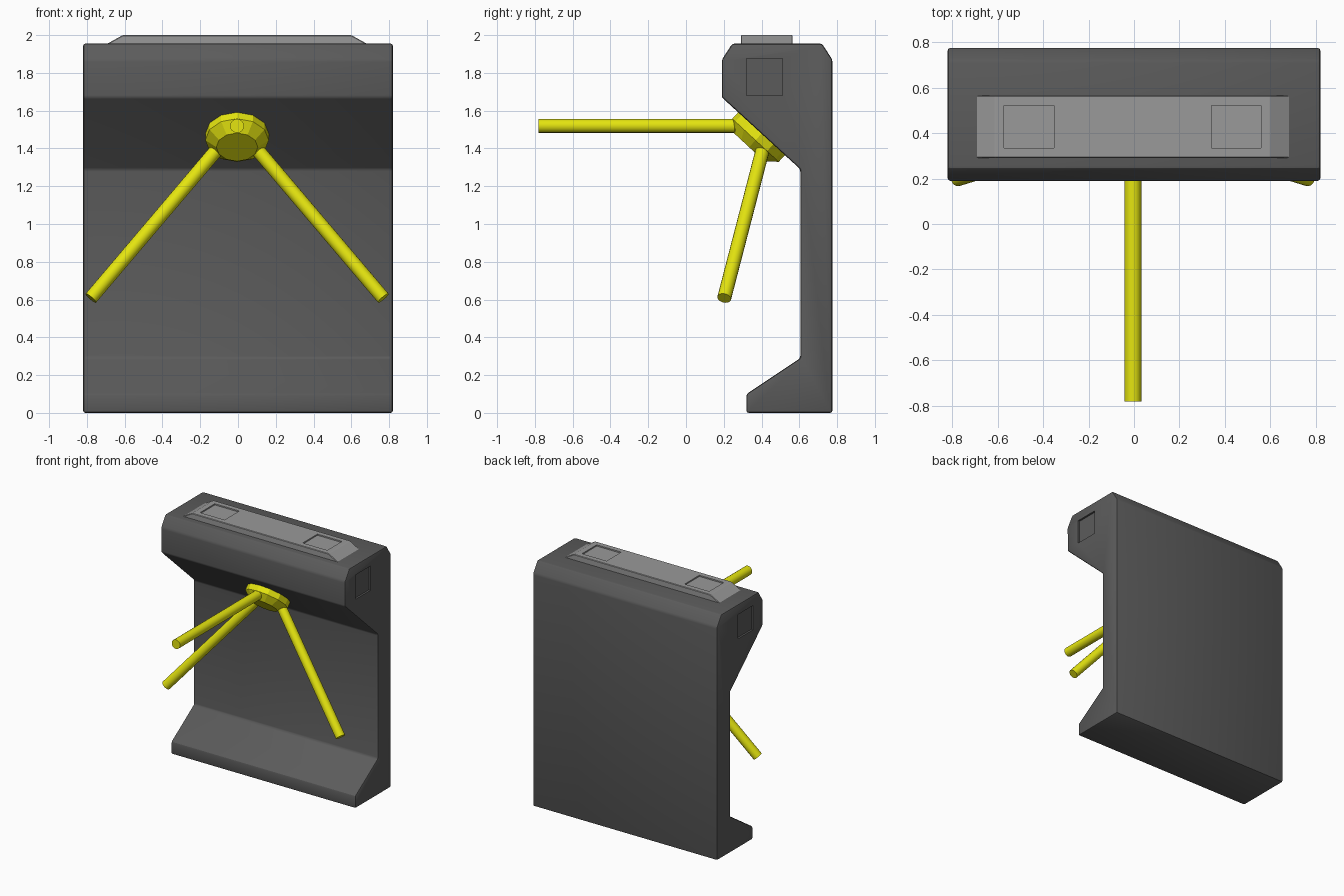
import bpy
import bmesh
from math import radians
from mathutils import Vector, Matrix

if "Cube" in bpy.data.objects:
    bpy.data.objects.remove(bpy.data.objects["Cube"], do_unlink=True)


def material(name, rgb):
    mat = bpy.data.materials.new(name)
    mat.use_nodes = True
    colour = (*rgb, 1)
    mat.diffuse_color = colour
    mat.node_tree.nodes["Principled BSDF"].inputs["Base Color"].default_value = colour
    return mat


DARK = material("dark grey", (0.105, 0.105, 0.105))
LIGHT = material("light grey", (0.32, 0.32, 0.32))
YELLOW = material("yellow", (0.78, 0.78, 0.005))


def finish(name, bm, mat):
    bmesh.ops.recalc_face_normals(bm, faces=bm.faces)
    mesh = bpy.data.meshes.new(name)
    bm.to_mesh(mesh)
    bm.free()
    obj = bpy.data.objects.new(name, mesh)
    bpy.context.collection.objects.link(obj)
    if mat:
        mesh.materials.append(mat)
    return obj


def activate(obj):
    bpy.ops.object.select_all(action='DESELECT')
    obj.select_set(True)
    bpy.context.view_layer.objects.active = obj


def smooth(obj):
    activate(obj)
    bpy.ops.object.shade_smooth_by_angle(angle=radians(29))


def extrude(name, points, offset, mat):
    """Close a 3D outline into a face and extrude it into a solid."""
    bm = bmesh.new()
    face = bm.faces.new([bm.verts.new(p) for p in points])
    new = bmesh.ops.extrude_face_region(bm, geom=[face])["geom"]
    verts = [v for v in new if isinstance(v, bmesh.types.BMVert)]
    bmesh.ops.translate(bm, verts=verts, vec=offset)
    return finish(name, bm, mat)


def round_edges(obj, width, segments):
    activate(obj)
    bevel = obj.modifiers.new("rounding", 'BEVEL')
    bevel.width = width
    bevel.segments = segments
    bevel.limit_method = 'ANGLE'
    bevel.angle_limit = radians(20)
    bpy.ops.object.modifier_apply(modifier=bevel.name)


def recess(obj, centre, size):
    """Cut a shallow box-shaped pocket."""
    bm = bmesh.new()
    bmesh.ops.create_cube(bm, size=1, matrix=Matrix.Translation(centre) @ Matrix.Diagonal((*size, 1)))
    cutter = finish("recess_cutter", bm, None)
    cutter.hide_render = True
    cut = obj.modifiers.new("recess", 'BOOLEAN')
    cut.operation = 'DIFFERENCE'
    cut.solver = 'EXACT'
    cut.object = cutter
    activate(obj)
    bpy.ops.object.modifier_apply(modifier=cut.name)
    bpy.data.objects.remove(cutter, do_unlink=True)


# Cabinet: side profile swept across the width
profile = [(0.32, 0), (0.775, 0), (0.775, 1.87), (0.72, 1.955), (0.245, 1.955), (0.19, 1.87),
           (0.19, 1.67), (0.605, 1.29), (0.605, 0.29), (0.32, 0.10)]
cabinet = extrude("cabinet", [(-0.82, y, z) for y, z in profile], (1.64, 0, 0), DARK)
round_edges(cabinet, 0.012, 2)
for side in (-1, 1):
    recess(cabinet, (side * 0.82, 0.415, 1.778), (0.03, 0.19, 0.195))
smooth(cabinet)

# Top plate with sloped ends and two reader pockets
plate_outline = [(-0.70, 1.95), (0.69, 1.95), (0.60, 2.0), (-0.61, 2.0)]
plate = extrude("top_plate", [(x, 0.29, z) for x, z in plate_outline], (0, 0.275, 0), LIGHT)
round_edges(plate, 0.004, 1)
for x in (-0.462, 0.45):
    recess(plate, (x, 0.428, 2.0), (0.218, 0.186, 0.02))

# Hub: tapered disc standing out from the sloped face
axis = Vector((0, -0.68, -0.733)).normalized()
up = Vector((0, axis.z, -axis.y))
hub_centre = Vector((-0.005, 0.402, 1.48))
bm = bmesh.new()
rings = []
for height, radius in [(-0.03, 0.168), (0.05, 0.168), (0.10, 0.11)]:
    rings.append([bm.verts.new(hub_centre + axis * height
                               + Matrix.Rotation(radians(30 * i), 3, axis) @ up * radius)
                  for i in range(12)])
for low, high in zip(rings, rings[1:]):
    for i in range(12):
        j = (i + 1) % 12
        bm.faces.new((low[i], low[j], high[j], high[i]))
bm.faces.new(rings[0])
bm.faces.new(rings[-1])
finish("hub", bm, YELLOW)

# Three arms spaced evenly about the hub axis
LENGTH, BURIED = 1.03, 0.04
for name, angle in (("front_arm", 0), ("left_arm", 120), ("right_arm", 240)):
    turn = Matrix.Rotation(radians(angle), 3, axis)
    direction = turn @ Vector((0, -1, 0))
    start = hub_centre + axis * 0.075 + turn @ up * 0.139
    middle = start + direction * (LENGTH - BURIED) / 2
    bm = bmesh.new()
    bmesh.ops.create_cone(bm, cap_ends=True, segments=16, radius1=0.037, radius2=0.037,
                          depth=LENGTH + BURIED,
                          matrix=Matrix.Translation(middle)
                          @ direction.to_track_quat('Z', 'Y').to_matrix().to_4x4())
    smooth(finish(name, bm, YELLOW))
